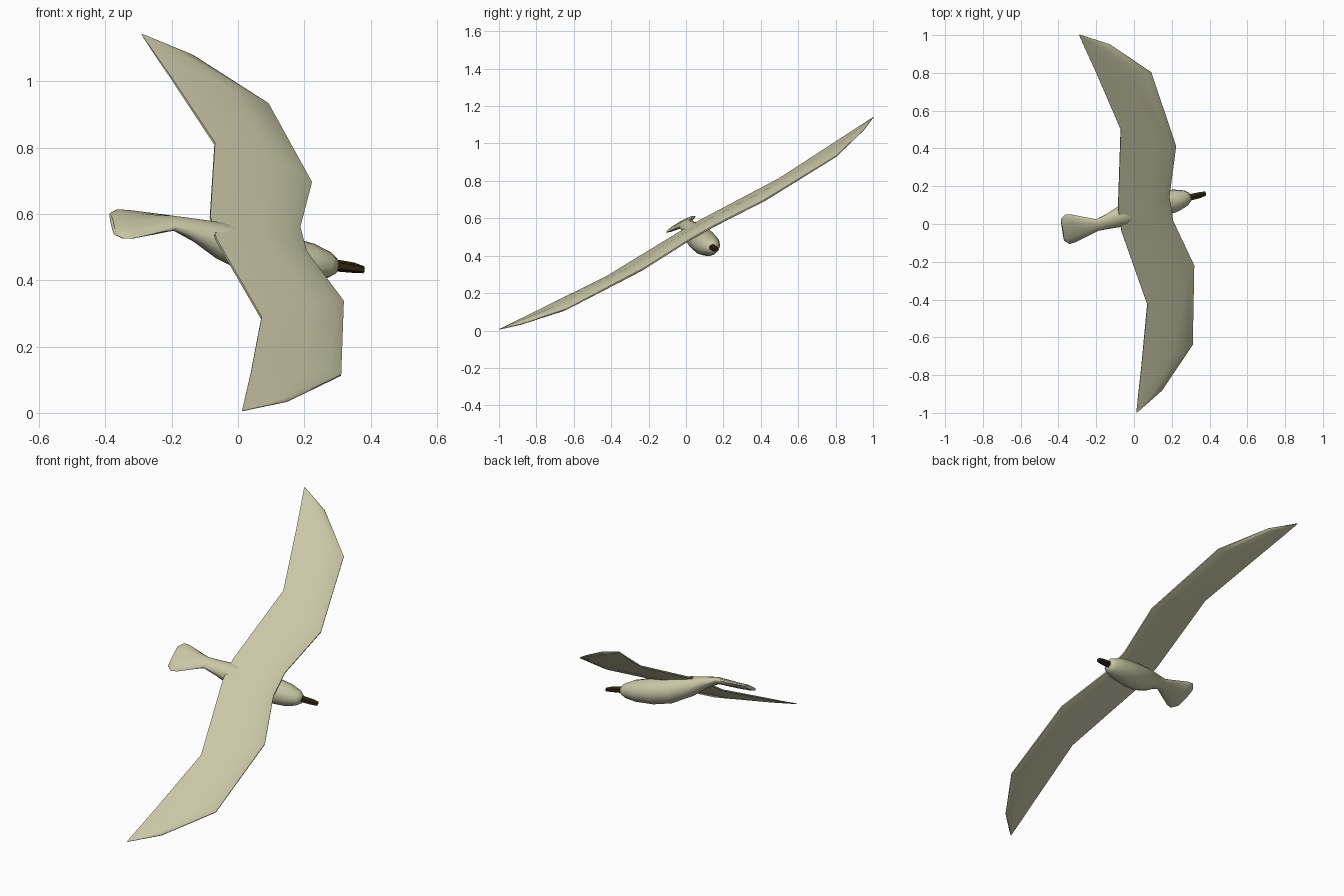
import bpy, bmesh, math
from mathutils import Vector, Matrix

if "Cube" in bpy.data.objects:
    bpy.data.objects.remove(bpy.data.objects["Cube"])

# Banked flight frame: forward, sideways and up axes of the bird
origin = Vector((0, 0.037, 0.549))
side = Vector((-0.131, 0.862, 0.489)).normalized()
fwd = Vector((0.956, 0.245, -0.164))
fwd = (fwd - side * fwd.dot(side)).normalized()
up = fwd.cross(side)
FRAME = Matrix((fwd, side, up)).transposed().to_4x4()
FRAME.translation = origin


def material(name, rgb):
    m = bpy.data.materials.new(name)
    m.diffuse_color = (*rgb, 1)
    m.use_nodes = True
    m.node_tree.nodes["Principled BSDF"].inputs["Base Color"].default_value = m.diffuse_color
    return m


feather = material("pale_khaki", (0.58, 0.57, 0.38))
horn = material("dark_brown", (0.030, 0.018, 0.006))


def loft(name, rings, mat, sharp=50):
    """Skin a list of equal-length point rings and cap both ends."""
    bm = bmesh.new()
    loops = [[bm.verts.new(p) for p in ring] for ring in rings]
    n = len(loops[0])
    for r0, r1 in zip(loops, loops[1:]):
        for i in range(n):
            j = (i + 1) % n
            bm.faces.new((r0[i], r0[j], r1[j], r1[i]))
    bm.faces.new(loops[0])
    bm.faces.new(loops[-1])
    bmesh.ops.transform(bm, matrix=FRAME, verts=bm.verts)
    bmesh.ops.recalc_face_normals(bm, faces=bm.faces)
    me = bpy.data.meshes.new(name)
    bm.to_mesh(me)
    bm.free()
    me.materials.append(mat)
    ob = bpy.data.objects.new(name, me)
    bpy.context.collection.objects.link(ob)
    bpy.ops.object.select_all(action='DESELECT')
    ob.select_set(True)
    bpy.context.view_layer.objects.active = ob
    bpy.ops.object.shade_smooth_by_angle(angle=math.radians(sharp))
    return ob


def oval(a, w, c, h, n):
    return [(a, w * math.cos(2 * math.pi * i / n), c + h * math.sin(2 * math.pi * i / n))
            for i in range(n)]


# Body with fanned tail: (forward, half width, centre height, half height)
body = [(0.328, 0.022, -0.062, 0.022), (0.305, 0.042, -0.062, 0.038),
        (0.25, 0.060, -0.063, 0.056), (0.15, 0.070, -0.065, 0.068),
        (0.05, 0.070, -0.060, 0.068), (-0.05, 0.060, -0.043, 0.053),
        (-0.13, 0.044, -0.023, 0.032), (-0.20, 0.035, -0.012, 0.018),
        (-0.325, 0.086, -0.040, 0.015), (-0.358, 0.090, -0.046, 0.014),
        (-0.382, 0.066, -0.051, 0.010)]
loft("body_and_tail", [oval(*r, 12) for r in body], feather, 60)

# Beak
loft("beak", [oval(0.30, 0.020, -0.060, 0.019, 6), oval(0.38, 0.018, -0.056, 0.015, 6),
              oval(0.412, 0.013, -0.057, 0.010, 6)], horn, 40)

# Wings: leading point, trailing point, thickness factor
stations = [((0.204, 0.0, 0.008), (-0.077, 0.0, -0.006), 1.0),
            ((0.204, 0.075, 0.008), (-0.077, 0.07, -0.006), 1.0),
            ((0.279, 0.366, 0.014), (0.0, 0.537, 0.0), 1.0),
            ((0.2075, 0.836, 0.010), (-0.085, 0.91, 0.0), 0.8),
            ((0.007, 1.063, 0.008), (-0.122, 1.06, 0.0), 0.5),
            ((-0.142, 1.16, 0.001), (-0.146, 1.158, 0.001), 0.1)]
# Airfoil section: (fraction of chord, height)
airfoil = [(0, 0.003), (0.12, 0.016), (0.42, 0.020), (1, 0.004),
           (1, -0.004), (0.42, -0.016), (0.12, -0.013), (0, -0.004)]
for label, s in (("left", 1), ("right", -1)):
    rings = []
    for lead, trail, k in stations:
        ring = []
        for t, h in airfoil:
            p = Vector(lead).lerp(Vector(trail), t)
            ring.append((p.x, s * p.y, p.z + h * k))
        rings.append(ring)
    loft(label + "_wing", rings, feather, 60)
